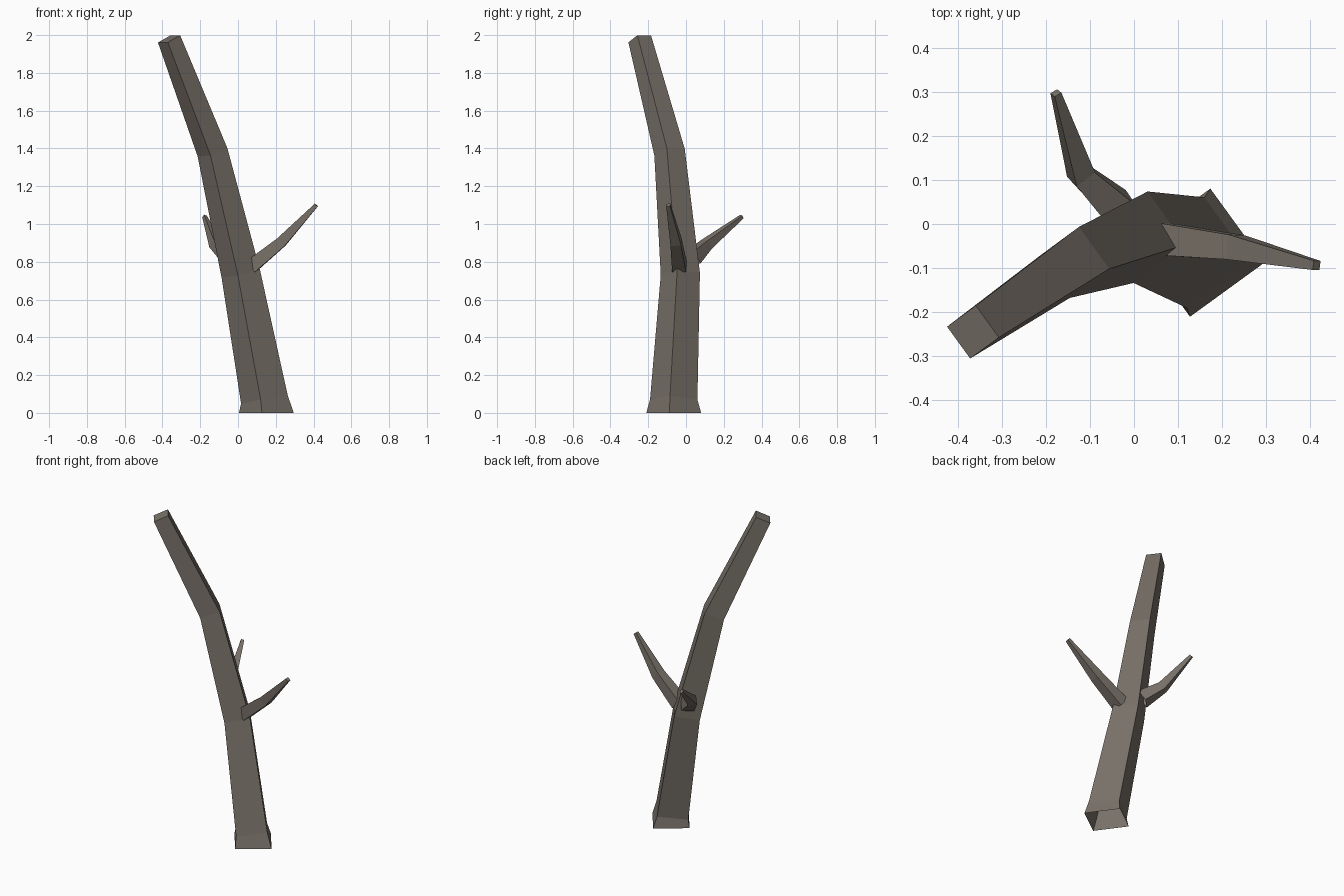
import bpy
import bmesh
from math import cos, sin, radians, tau
from mathutils import Vector

cube = bpy.data.objects.get("Cube")
if cube:
    bpy.data.objects.remove(cube, do_unlink=True)

# One flat bark colour for the whole tree
bark = bpy.data.materials.new("grey brown bark")
bark.use_nodes = True
colour = (0.19, 0.165, 0.14, 1)
bark.diffuse_color = colour
bark.node_tree.nodes["Principled BSDF"].inputs["Base Color"].default_value = colour

SIDES = 4
UP = Vector((0, 0, 1))


def limb(name, turn, stations):
    """Sweep a tapering square along stations of (centre, radius)."""
    bm = bmesh.new()
    centres = [Vector(centre) for centre, radius in stations]
    steps = [(b - a).normalized() for a, b in zip(centres, centres[1:])]
    # Each ring faces halfway between its neighbouring segments
    aims = [a + b for a, b in zip(steps[:1] + steps, steps + steps[-1:])]
    rings = []
    for centre, aim, (_, radius) in zip(centres, aims, stations):
        # A ring resting on the ground stays level
        tilt = UP.rotation_difference(aim if centre.z > 0 else UP)
        ring = []
        for i in range(SIDES):
            angle = radians(turn) + tau * i / SIDES
            corner = Vector((cos(angle), sin(angle), 0)) * radius
            ring.append(bm.verts.new(centre + tilt @ corner))
        rings.append(ring)
    # Walls between rings, then the cut tip; the root stays open
    for low, high in zip(rings, rings[1:]):
        for i in range(SIDES):
            j = (i + 1) % SIDES
            bm.faces.new((low[i], low[j], high[j], high[i]))
    bm.faces.new(rings[-1])
    bm.normal_update()
    mesh = bpy.data.meshes.new(name)
    bm.to_mesh(mesh)
    bm.free()
    mesh.materials.append(bark)
    bpy.context.collection.objects.link(bpy.data.objects.new(name, mesh))


# Leaning trunk with a flared foot
limb("trunk", -9, [
    ((0.15, -0.065, 0), 0.147),
    ((0.14, -0.065, 0.07), 0.127),
    ((0.015, -0.03, 0.735), 0.105),
    ((-0.135, -0.087, 1.38), 0.083),
    ((-0.365, -0.245, 1.98), 0.063),
])

# Branch reaching out to the left
limb("left_branch", 40, [
    ((0.07, -0.035, 0.775), 0.052),
    ((0.23, -0.053, 0.905), 0.04),
    ((0.414, -0.094, 1.1), 0.015),
])

# Branch reaching out behind
limb("back_branch", -5, [
    ((-0.035, 0.033, 0.82), 0.055),
    ((-0.12, 0.112, 0.895), 0.037),
    ((-0.177, 0.297, 1.04), 0.013),
])
